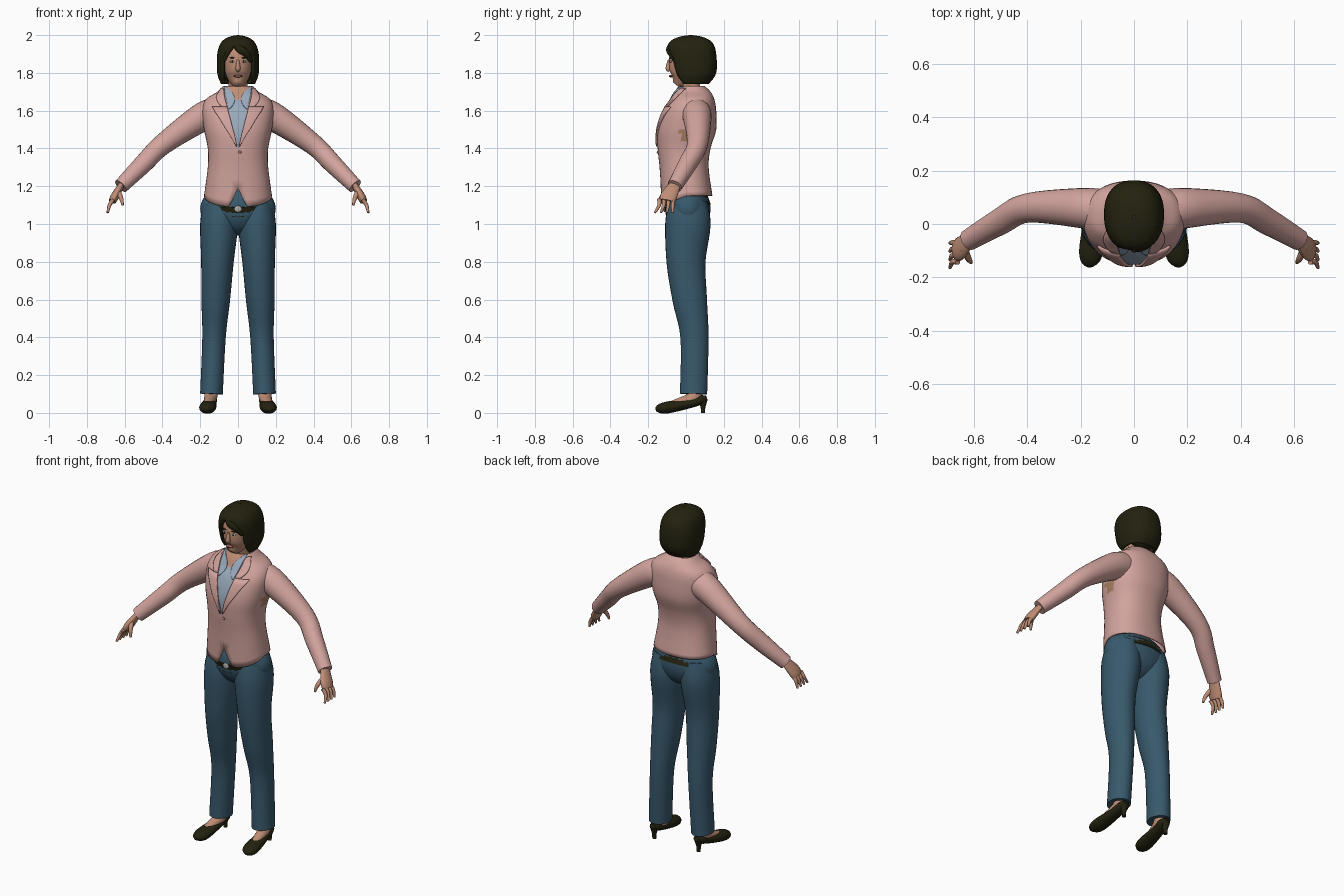
import bpy, bmesh, math
from mathutils import Vector

cube = bpy.data.objects.get("Cube")
if cube:
    bpy.data.objects.remove(cube)


def material(name, red, green, blue):
    mat = bpy.data.materials.new(name)
    mat.use_nodes = True
    colour = (red, green, blue, 1)
    mat.diffuse_color = colour
    mat.node_tree.nodes["Principled BSDF"].inputs["Base Color"].default_value = colour
    return mat


PINK = material("pink_cloth", .65, .37, .34)
DENIM = material("blue_denim", .04, .1, .15)
DARK = material("dark_brown", .017, .016, .005)
SKIN = material("skin", .52, .27, .18)
SHIRT = material("pale_blue_shirt", .32, .4, .5)
TAN = material("tan_lining", .42, .22, .13)
LIP = material("lip_red", .33, .12, .09)
WHITE = material("eye_white", .5, .5, .5)
METAL = material("grey_metal", .4, .4, .4)


def finish(mesh_data, name, mats, mirror=False, thickness=0):
    mesh = bpy.data.meshes.new(name)
    mesh_data.to_mesh(mesh)
    mesh_data.free()
    for mat in mats:
        mesh.materials.append(mat)
    mesh.shade_smooth()
    mesh.set_sharp_from_angle(angle=math.radians(55))
    part = bpy.data.objects.new(name, mesh)
    bpy.context.collection.objects.link(part)
    if mirror:
        part.modifiers.new("mirror", "MIRROR").use_clip = True
    if thickness:
        solid = part.modifiers.new("thickness", "SOLIDIFY")
        solid.thickness = thickness
        solid.offset = -1


def spline(keys, steps=5):
    """Smooth curve through tuples of any length."""
    rows = []
    padded = [keys[0], *keys, keys[-1]]
    for first in range(len(keys) - 1):
        for step in range(steps):
            t = step / steps
            rows.append([b + t * (c - a + t * (2 * a - 5 * b + 4 * c - d
                                               + t * (3 * b - a - 3 * c + d))) / 2
                         for a, b, c, d in zip(*padded[first:first + 4])])
    return rows + [list(keys[-1])]


def tube(name, keys, mat, mirror=False, ratio=1, sides=24, ref=Vector((0, 1, 0))):
    """Closed loft along a path of x, y, z, radius; ratio stretches it towards ref."""
    rows = spline(keys)
    points = [Vector(row[:3]) for row in rows]
    bm = bmesh.new()
    rings = []
    for i, (point, row) in enumerate(zip(points, rows)):
        along = (points[min(i + 1, len(points) - 1)] - points[max(i - 1, 0)]).normalized()
        across = along.cross(ref).normalized()
        up = across.cross(along) * ratio
        angles = [math.tau * k / sides for k in range(sides)]
        rings.append([bm.verts.new(point + row[-1] * (across * math.cos(a) + up * math.sin(a)))
                      for a in angles])
    for low, high in zip(rings, rings[1:]):
        for k in range(sides):
            bm.faces.new((low[k - 1], low[k], high[k], high[k - 1]))
    bm.faces.new(rings[0])
    bm.faces.new(rings[-1])
    bmesh.ops.recalc_face_normals(bm, faces=bm.faces)
    finish(bm, name, [mat], mirror)


def ball(name, centre, size, mat, mirror=False):
    bm = bmesh.new()
    bmesh.ops.create_uvsphere(bm, u_segments=32, v_segments=16, radius=1)
    bmesh.ops.scale(bm, vec=size, verts=bm.verts)
    bmesh.ops.translate(bm, vec=centre, verts=bm.verts)
    finish(bm, name, [mat], mirror)


# Shells are mirrored halves; each ring is z, half width, front y, back y
POWER = .86
INNER, OUTER = 4, 22


def angle_at(x, width):
    return math.asin(min(1, max(0, x / width)) ** (1 / POWER))


def on_ring(ring, angle, lift=0):
    z, width, front, back = ring
    middle, depth = (front + back) / 2, (back - front) / 2
    cosine = math.cos(angle)
    point = Vector((width * max(0, math.sin(angle)) ** POWER,
                    middle - depth * math.copysign(abs(cosine) ** POWER, cosine), z))
    normal = Vector((point.x / width ** 2, (point.y - middle) / depth ** 2, 0))
    return point + normal.normalized() * lift


def shell(name, keys, opening, mats, pick, thickness, drop):
    """The opening follows an edge loop; pick gives a face its material or a hole."""
    bm = bmesh.new()
    grid = []
    for ring in spline(keys):
        edge = angle_at(opening(ring[0]), ring[1])
        angles = [edge * j / INNER for j in range(INNER)]
        angles += [edge + (math.pi - edge) * j / OUTER for j in range(OUTER + 1)]
        row = [bm.verts.new(on_ring(ring, angle)) for angle in angles]
        for vert, angle in zip(row, angles):
            vert.co.z -= drop(vert.co.z, angle)
        grid.append(row)
    for low, high in zip(grid, grid[1:]):
        for j in range(INNER + OUTER):
            quad = (low[j], low[j + 1], high[j + 1], high[j])
            index = pick(j, sum((vert.co for vert in quad), Vector()) / 4)
            if index is not None:
                bm.faces.new(quad).material_index = index
    loose = [vert for vert in bm.verts if not vert.link_faces]
    bmesh.ops.delete(bm, geom=loose, context="VERTS")
    finish(bm, name, mats, True, thickness)


# Jacket body, with the shirt filling the neckline
BODY = [(1.15, .18, -.13, .14), (1.3, .16, -.14, .12), (1.4, .16, -.15, .13),
        (1.5, .18, -.15, .16), (1.6, .19, -.12, .16), (1.66, .17, -.08, .15),
        (1.7, .11, -.06, .13), (1.73, .08, -.04, .1)]


def neckline(z):
    return min(.07, max(.004, (z - 1.4) / 4, 1.2 - z))


def hem_drop(z, angle):
    return .06 * max(0, math.cos(angle)) * min(1, max(0, (1.23 - z) / .08))


def jacket_colour(j, centre):
    if j < INNER and centre.z < 1.2:
        return None
    if j < INNER and centre.z > 1.4:
        return 2 if centre.z > 1.66 and j < INNER - 1 else 1
    under_arm = centre.x > .15 and abs(centre.y) < .03 and abs(centre.z - 1.47) < .04
    return 3 if under_arm else 0


shell("jacket_body", BODY, neckline, [PINK, SHIRT, SKIN, TAN], jacket_colour, .006, hem_drop)


def patch(name, bottom, top, inner, outer, mat, lift):
    """Cloth strip lying on the jacket front between two edges given by height."""
    rings = spline(BODY, 20)
    bm = bmesh.new()
    grid = []
    steps = 8
    for i in range(steps + 1):
        t = i / steps
        z = bottom + (top - bottom) * t
        ring = min(rings, key=lambda row: abs(row[0] - z))
        start, end = angle_at(inner(z, t), ring[1]), angle_at(outer(z, t), ring[1])
        grid.append([bm.verts.new(on_ring(ring, start + (end - start) * k / steps, lift))
                     for k in range(steps)])
    for low, high in zip(grid, grid[1:]):
        for k in range(steps - 1):
            bm.faces.new((low[k], low[k + 1], high[k + 1], high[k]))
    finish(bm, name, [mat], True, .009)


def along_neckline(z, t):
    return neckline(z)


patch("lapels", 1.41, 1.62, along_neckline, lambda z, t: neckline(z) + .006 + .08 * t, PINK, .009)
patch("jacket_collar", 1.62, 1.72, along_neckline,
      lambda z, t: neckline(z) + .03 + .02 * math.sin(4 * t), PINK, .01)
patch("shirt_collar", 1.61, 1.73, lambda z, t: neckline(z) - .01 - .04 * math.sin(math.pi * t),
      along_neckline, SHIRT, .006)
ball("jacket_button", (.01, -.15, 1.38), (.008, .005, .008), TAN)

# Sleeves and hands
tube("sleeves", [(.12, .05, 1.59, .08), (.2, .06, 1.56, .075), (.4, .06, 1.42, .055),
                 (.5, .01, 1.32, .05), (.62, -.06, 1.2, .04)], PINK, True)
tube("palms", [(.61, -.05, 1.22, .014), (.65, -.09, 1.15, .022), (.665, -.1, 1.12, .02)],
     SKIN, True, ratio=2)
for i, finger in enumerate(("little", "ring", "middle", "index")):
    knuckle = -.07 - .024 * i
    tube(finger + "_fingers", [(.66, knuckle, 1.13, .011),
                               (.68, knuckle, 1.1, .01),
                               (.69, knuckle * 1.3 + .02, 1.06, .006)], SKIN, True, sides=10)
tube("thumbs", [(.64, -.09, 1.18, .015), (.62, -.13, 1.14, .012), (.61, -.145, 1.1, .006)],
     SKIN, True, sides=10)

# Trousers and belt; each leg key is height, y and radius, and the legs splay evenly
LEG = [(1.12, .01, .083), (1, .01, .1), (.8, 0, .086), (.6, .02, .076),
       (.4, .045, .062), (.1, .04, .06)]
tube("trouser_legs", [(.145 - .045 * z, y, z, r) for z, y, r in LEG], DENIM, True, 1.2, 32)
ball("trouser_hips", (0, .01, 1.08), (.2, .12, .14), DENIM)
tube("belt", [(0, .014, 1.07, .194), (0, 0, 1.12, .188)], DARK, ratio=.63, sides=40)
ball("belt_buckle", (0, -.115, 1.08), (.02, .006, .017), METAL)

# Feet and heeled shoes
tube("feet", [(.14, .05, .13, .035), (.145, .04, .08, .034), (.16, -.07, .04, .025)], SKIN, True)
tube("shoes", [(.165, -.16, .016, .012), (.165, -.14, .022, .035), (.16, -.09, .03, .045),
               (.15, .03, .053, .036), (.145, .08, .07, .034), (.145, .11, .08, .018)],
     DARK, True, .7, ref=Vector((0, 0, 1)))
tube("shoe_heels", [(.147, .09, .07, .025), (.147, .09, .03, .013), (.147, .09, 0, .011)],
     DARK, True)

# Neck, head and face
tube("neck", [(0, .04, 1.63, .06), (0, .03, 1.7, .05), (0, .01, 1.8, .05)], SKIN)
tube("head", [(0, -.05, 1.735, .02), (0, -.02, 1.78, .06), (0, 0, 1.87, .078),
              (0, .01, 1.93, .07), (0, .02, 1.97, .04)], SKIN, ratio=1.15, sides=32)
tube("nose", [(0, -.09, 1.87, .006), (0, -.095, 1.825, .013), (0, -.087, 1.81, .008)], SKIN)
ball("eyes", (.03, -.081, 1.86), (.014, .006, .006), WHITE, True)
ball("irises", (.03, -.085, 1.86), (.005, .004, .005), DARK, True)
ball("eyebrows", (.03, -.083, 1.88), (.018, .006, .003), DARK, True)
ball("lips", (0, -.08, 1.783), (.024, .011, .007), LIP)

# Bobbed hair, open around the face
HAIR = [(1.74, .09, -.05, .12), (1.8, .11, -.08, .16), (1.9, .11, -.1, .16),
        (1.96, .09, -.09, .14), (1.99, .05, -.04, .09), (2, .004, .02, .03)]
shell("hair", HAIR, lambda z: .08 * math.sqrt(min(1, max(.001, (1.95 - z) / .07))), [DARK],
      lambda j, centre: None if j < INNER and centre.z < 1.94 else 0, .014,
      lambda z, angle: 0)
ball("hair_underside", (0, .075, 1.84), (.1, .075, .1), DARK)
tube("hair_fringe", [(-.025, -.08, 1.955, .012), (.01, -.093, 1.925, .02),
                     (.045, -.083, 1.9, .018), (.07, -.06, 1.86, .01)], DARK, ratio=.6)
tube("hair_side_lock", [(-.02, -.08, 1.95, .01), (-.05, -.078, 1.915, .012),
                        (-.076, -.058, 1.865, .01)], DARK)
